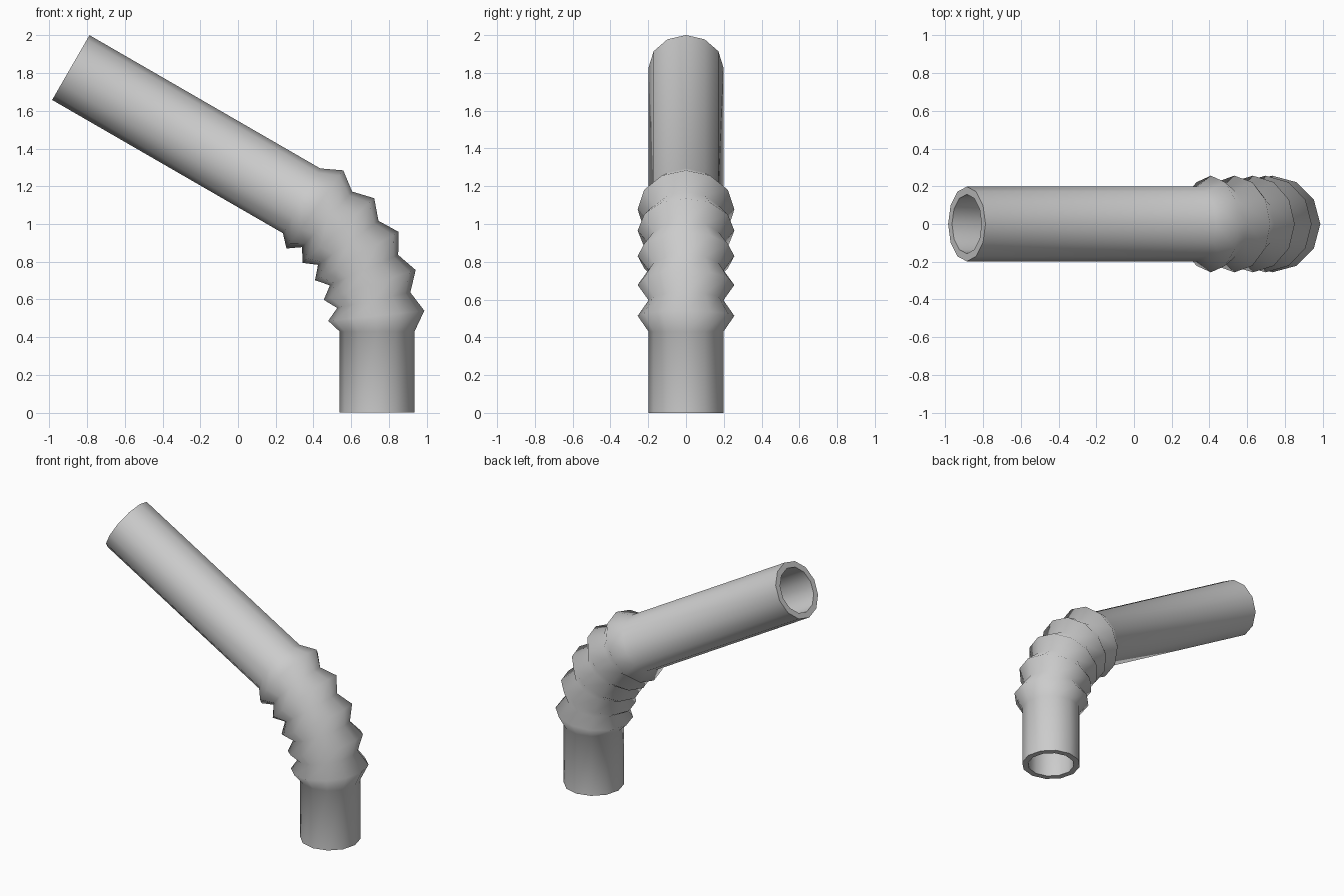
import bpy, bmesh
from math import sin, cos, pi, radians
from mathutils import Vector

if "Cube" in bpy.data.objects:
    bpy.data.objects.remove(bpy.data.objects["Cube"])

SIDES = 12
R_TUBE, R_RIDGE, WALL = 0.198, 0.256, 0.041
BEND_R, FOLDS, BEND = 0.8, 5, 60
BASE = Vector((0.737, 0, 0))
LOWER, UPPER = 0.43, 1.412

# Path stations: (centre, tilt, outer radius)
stations = [(BASE, 0.0, R_TUBE)]
for i in range(2 * FOLDS + 1):
    a = radians(BEND * i / (2 * FOLDS))
    centre = BASE + Vector((-BEND_R * (1 - cos(a)), 0, LOWER + BEND_R * sin(a)))
    stations.append((centre, a, R_RIDGE if i % 2 else R_TUBE))
end, tilt, _ = stations[-1]
stations.append((end + UPPER * Vector((-sin(tilt), 0, cos(tilt))), tilt, R_TUBE))

bm = bmesh.new()


def ring(centre, tilt, radius):
    side = Vector((cos(tilt), 0, sin(tilt)))
    return [bm.verts.new(centre + radius * (cos(t) * side + sin(t) * Vector((0, 1, 0))))
            for t in (2 * pi * k / SIDES for k in range(SIDES))]


# Outer skin going up, inner skin coming back down, joined by flat rims
outer = [ring(c, a, r) for c, a, r in stations]
inner = [ring(c, a, r - WALL) for c, a, r in reversed(stations)]
rings = outer + inner
n = len(stations)
for i, low in enumerate(rings):
    high = rings[(i + 1) % len(rings)]
    for k in range(SIDES):
        j = (k + 1) % SIDES
        face = bm.faces.new((low[k], low[j], high[j], high[k]))
        face.smooth = i not in (n - 1, 2 * n - 1)

bmesh.ops.recalc_face_normals(bm, faces=bm.faces[:])
mesh = bpy.data.meshes.new("bendy_straw")
bm.to_mesh(mesh)
bm.free()
straw = bpy.data.objects.new("bendy_straw", mesh)
bpy.context.collection.objects.link(straw)
